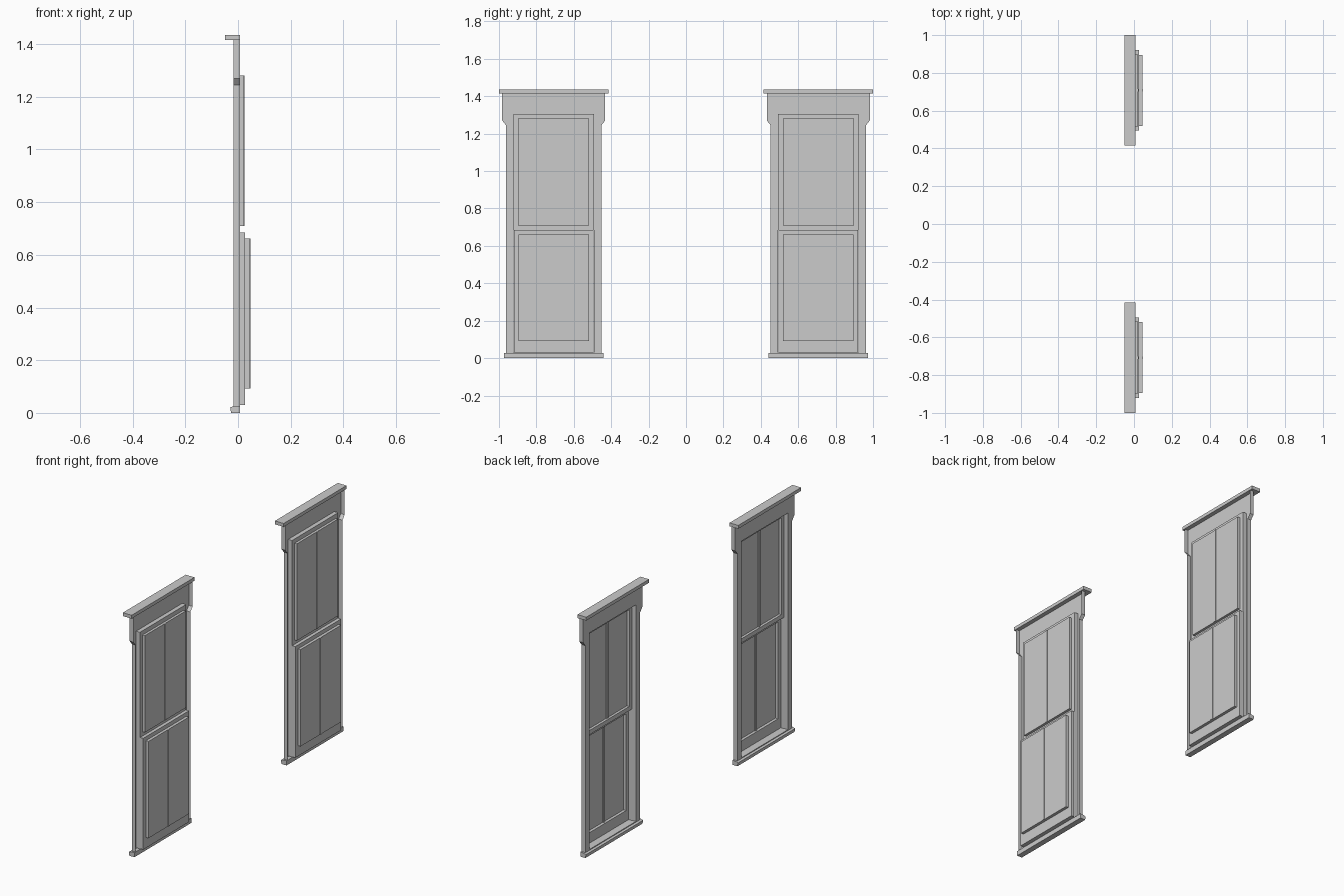
import bpy, bmesh

if "Cube" in bpy.data.objects:
    bpy.data.objects.remove(bpy.data.objects["Cube"])

CENTRES = (-0.7075, 0.7075)      # the two windows along y
FACE, MID, BACK = -0.018, 0.007, 0.027   # depth planes: casing, upper sash, lower sash


def place(name, bm):
    """Face the shell outward (-x) and place one copy per window."""
    bmesh.ops.remove_doubles(bm, verts=bm.verts, dist=1e-5)
    mesh = bpy.data.meshes.new(name)
    bm.to_mesh(mesh)
    bm.free()
    for i, y in enumerate(CENTRES):
        ob = bpy.data.objects.new(f"{name}_{i + 1}", mesh)
        ob.location.y = y
        bpy.context.collection.objects.link(ob)


def orient(bm):
    bmesh.ops.remove_doubles(bm, verts=bm.verts, dist=1e-5)
    bmesh.ops.recalc_face_normals(bm, faces=bm.faces)
    bm.normal_update()
    big = max(bm.faces, key=lambda f: f.calc_area())
    if big.normal.x > 0:
        bmesh.ops.reverse_faces(bm, faces=bm.faces)


def rect(bm, half, z0, z1, x):
    return [bm.verts.new((x, y, z)) for y, z in
            ((-half, z0), (half, z0), (half, z1), (-half, z1))]


def bridge(bm, a, b, closed=True):
    n = len(a)
    for i in range(n if closed else n - 1):
        j = (i + 1) % n
        bm.faces.new((a[i], a[j], b[j], b[i]))


def stepped_shell(name, loops, cap=False):
    """Rectangular loops (half width, z0, z1, x) joined one after another."""
    bm = bmesh.new()
    rings = [rect(bm, *l) for l in loops]
    for a, b in zip(rings, rings[1:]):
        bridge(bm, a, b)
    if cap:
        bm.faces.new(rings[-1])
    orient(bm)
    place(name, bm)


def prism(name, profile, half):
    """Side profile (x, z) run along y."""
    bm = bmesh.new()
    a, b = ([bm.verts.new((x, s * half, z)) for x, z in profile] for s in (-1, 1))
    bridge(bm, a, b)
    bm.faces.new(a)
    bm.faces.new(b)
    bmesh.ops.recalc_face_normals(bm, faces=bm.faces)
    place(name, bm)


def box(name, x0, x1, half, z0, z1):
    prism(name, ((x0, z0), (x1, z0), (x1, z1), (x0, z1)), half)


# casing: open-backed front board with wide shouldered header, mirrored halves
outer = ((0, 0.02), (0.255, 0.02), (0.255, 1.245), (0.275, 1.27), (0.275, 1.42), (0, 1.42))
inner = ((0, 1.305), (0.215, 1.305), (0.215, 0.03), (0, 0.03))
bm = bmesh.new()
for s in (-1, 1):
    o = [bm.verts.new((FACE, s * y, z)) for y, z in outer]
    i = [bm.verts.new((FACE, s * y, z)) for y, z in inner]
    back = [bm.verts.new((MID, s * y, z)) for y, z in outer]
    bm.faces.new(o + i)
    bridge(bm, o, back, closed=False)
orient(bm)
place("casing", bm)

# jamb lining around the opening
bm = bmesh.new()
bridge(bm, rect(bm, 0.215, 0.03, 1.305, FACE), rect(bm, 0.215, 0.03, 1.305, MID))
bmesh.ops.reverse_faces(bm, faces=bm.faces)
place("jamb_lining", bm)

# upper and lower sashes with recessed panes
stepped_shell("upper_sash", [
    (0.215, 0.685, 1.305, MID), (0.19, 0.71, 1.28, MID),
    (0.19, 0.71, 1.28, 0.022)], cap=True)
stepped_shell("lower_sash", [
    (0.213, 0.03, 0.685, MID), (0.213, 0.03, 0.685, BACK),
    (0.188, 0.092, 0.662, BACK), (0.188, 0.092, 0.662, 0.044)], cap=True)

# slim vertical glazing bars
box("upper_glazing_bar", 0.016, 0.025, 0.007, 0.71, 1.28)
box("lower_glazing_bar", 0.037, 0.047, 0.007, 0.092, 0.662)

# cornice on top and sloped sill below
box("cornice", -0.05, MID, 0.2925, 1.415, 1.435)
prism("sill", ((-0.026, 0.0), (MID, 0.0), (MID, 0.027), (-0.018, 0.025), (-0.03, 0.021)), 0.266)
